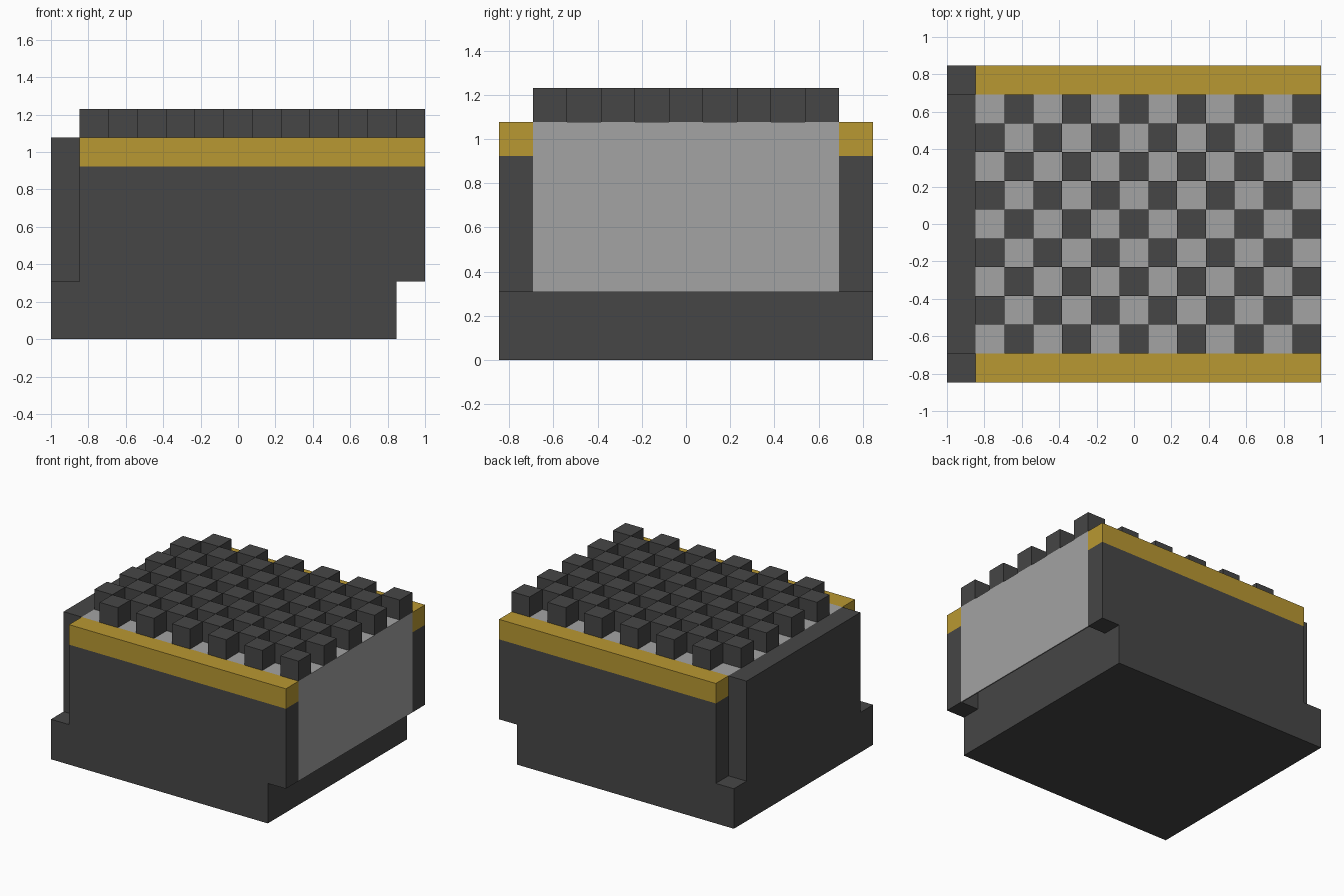
import bpy
import bmesh
from mathutils import Matrix

if "Cube" in bpy.data.objects:
    bpy.data.objects.remove(bpy.data.objects["Cube"], do_unlink=True)

U = 2 / 13          # one block unit
T = 0.06 * U        # thickness of the thin grey panels


def material(name, rgb):
    m = bpy.data.materials.new(name)
    m.use_nodes = True
    m.diffuse_color = (*rgb, 1)
    bsdf = m.node_tree.nodes["Principled BSDF"]
    bsdf.inputs["Base Color"].default_value = (*rgb, 1)
    bsdf.inputs["Roughness"].default_value = 0.8
    return m


dark = material("dark grey", (0.061, 0.061, 0.061))
light = material("light grey", (0.366, 0.366, 0.366))
gold = material("gold", (0.485, 0.314, 0.032))


def blocks(name, mat, boxes):
    """One object from boxes (x0, x1, y0, y1, z0, z1), given in block units."""
    bm = bmesh.new()
    for x0, x1, y0, y1, z0, z1 in boxes:
        centre = Matrix.Translation(((x0 + x1) / 2 * U, (y0 + y1) / 2 * U, (z0 + z1) / 2 * U))
        size = Matrix.Diagonal(((x1 - x0) * U, (y1 - y0) * U, (z1 - z0) * U, 1))
        bmesh.ops.create_cube(bm, size=1, matrix=centre @ size)
    mesh = bpy.data.meshes.new(name)
    bm.to_mesh(mesh)
    bm.free()
    mesh.materials.append(mat)
    ob = bpy.data.objects.new(name, mesh)
    bpy.context.collection.objects.link(ob)
    return ob


t = T / U
# Base slab, shorter than the body at the +x end
blocks("base", dark, [(-6.5, 5.5, -5.5, 5.5, 0, 2)])

# Inner core and the end wall at -x, which leaves the corners notched
blocks("core", dark, [(-5.5, 5.5, -4.5, 4.5, 2, 7 - t)])
blocks("end_wall", dark, [(-6.5, -5.5, -4.5, 4.5, 2, 7)])

# Side walls with gold rails on top
for side, y0, y1 in (("right", -5.5, -4.5), ("left", 4.5, 5.5)):
    blocks(side + "_wall", dark, [(-5.5, 6.5, y0, y1, 2, 6)])
    blocks(side + "_rail", gold, [(-5.5, 6.5, y0, y1, 6, 7)])

# Light panels: the top deck and the +x end, open underneath
blocks("deck_panel", light, [(-5.5, 6.5, -4.5, 4.5, 7 - t, 7)])
blocks("end_panel", light, [(6.5 - t, 6.5, -4.5, 4.5, 2, 7 - t)])

# Checkerboard of studs on the deck
blocks("studs", dark, [
    (i - 5.5, i - 4.5, j - 4.5, j - 3.5, 7, 8)
    for i in range(12) for j in range(9) if (i + j) % 2])
